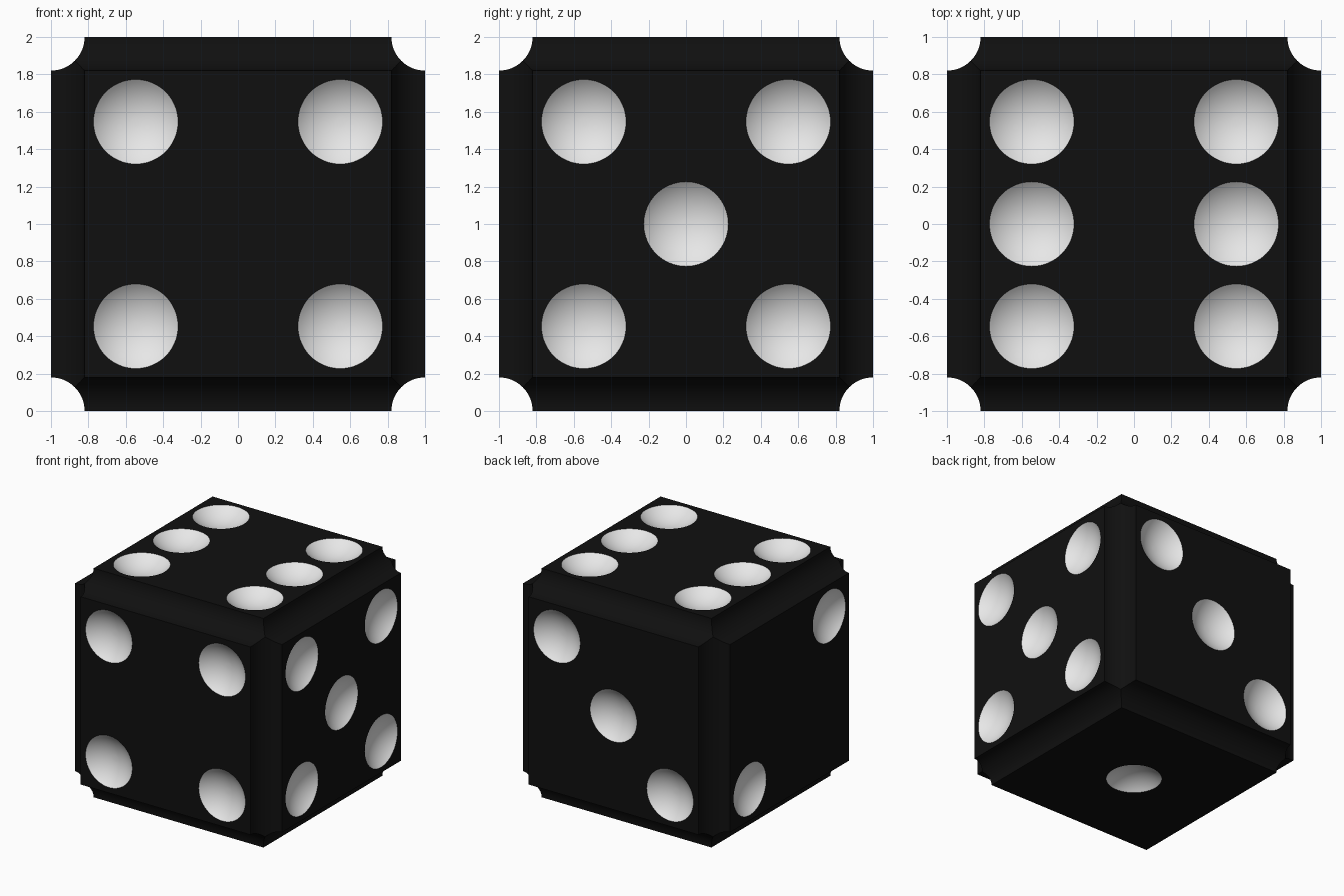
import bpy
import bmesh
from math import sin, cos, asin, pi
from mathutils import Vector

if "Cube" in bpy.data.objects:
    bpy.data.objects.remove(bpy.data.objects["Cube"], do_unlink=True)

COVE = 0.18                  # radius of the scooped edges
FLAT = 1 - COVE              # half width of each flat face
CELL = FLAT / 3              # half width of one of the nine cells of a face
PIP = 0.226                  # radius of a pip's rim
BALL = 0.33                  # radius of the ball that scoops a pip
SEGMENTS = 64
RINGS = 12
COVE_STEPS = 16
CENTRE = Vector((0, 0, 1))


def material(name, value):
    mat = bpy.data.materials.new(name)
    mat.use_nodes = True
    colour = (value, value, value, 1)
    mat.diffuse_color = colour
    mat.node_tree.nodes["Principled BSDF"].inputs["Base Color"].default_value = colour
    return mat


bm = bmesh.new()


def bridge(outer, inner, index):
    """Join two rings of vertices with quads."""
    for i in range(SEGMENTS):
        j = (i + 1) % SEGMENTS
        bm.faces.new((outer[i], outer[j], inner[j], inner[i])).material_index = index


def add_cell(right, up, u, v, has_pip):
    """One square cell of a face, flat or with a round dent."""
    normal = right.cross(up)
    middle = CENTRE + normal + (right * u + up * v) * 2 * CELL
    angles = [2 * pi * i / SEGMENTS for i in range(SEGMENTS)]

    def ring(radius, depth):
        return [bm.verts.new(middle - normal * depth
                             + (right * cos(a) + up * sin(a)) * radius) for a in angles]

    square = []
    for a in angles:
        reach = CELL / max(abs(cos(a)), abs(sin(a)))
        square.append(bm.verts.new(middle + (right * cos(a) + up * sin(a)) * reach))
    if not has_pip:
        bm.faces.new(square)
        return
    rim = asin(PIP / BALL)
    outer = ring(PIP, 0)
    bridge(square, outer, 0)
    for k in range(1, RINGS):
        tilt = rim * (1 - k / RINGS)
        inner = ring(BALL * sin(tilt), BALL * (cos(tilt) - cos(rim)))
        bridge(outer, inner, 1)
        outer = inner
    bm.faces.new(outer).material_index = 1


# Six faces with their pips, in face coordinates (right, up)
X, Y, Z = Vector((1, 0, 0)), Vector((0, 1, 0)), Vector((0, 0, 1))
corners = [(-1, -1), (-1, 1), (1, -1), (1, 1)]
faces = [
    (X, Z, corners),                              # front: four
    (Y, Z, corners + [(0, 0)]),                   # right: five
    (X, Y, corners + [(-1, 0), (1, 0)]),          # top: six
    (-X, Z, [(-1, 1), (0, 0), (1, -1)]),          # back: three
    (-Y, Z, [(1, 1), (-1, -1)]),                  # left: two
    (X, -Y, [(0, 0)]),                            # bottom: one
]
for right, up, pips in faces:
    for u in (-1, 0, 1):
        for v in (-1, 0, 1):
            add_cell(right, up, u, v, (u, v) in pips)

# Concave coves along the twelve edges, mitred where three meet
for along, side_a, side_b in ((X, Y, Z), (Y, Z, X), (Z, X, Y)):
    for sign_a, sign_b in corners:
        a, b = side_a * sign_a, side_b * sign_b
        last = None
        for k in range(COVE_STEPS + 1):
            t = pi / 2 * k / COVE_STEPS
            end = 1 - COVE * max(cos(t), sin(t))
            spot = CENTRE + a * (1 - COVE * cos(t)) + b * (1 - COVE * sin(t))
            pair = [bm.verts.new(spot - along * end), bm.verts.new(spot + along * end)]
            if last:
                face = bm.faces.new((last[0], last[1], pair[1], pair[0]))
                face.normal_update()
                if face.normal.dot(a + b) < 0:
                    face.normal_flip()
            last = pair

bmesh.ops.remove_doubles(bm, verts=bm.verts[:], dist=0.0001)
mesh = bpy.data.meshes.new("die_body")
bm.to_mesh(mesh)
bm.free()
mesh.materials.append(material("black", 0.005))
mesh.materials.append(material("pip_white", 0.8))

body = bpy.data.objects.new("die_body", mesh)
bpy.context.collection.objects.link(body)
bpy.context.view_layer.objects.active = body
body.select_set(True)
bpy.ops.object.shade_smooth_by_angle(angle=0.5)
